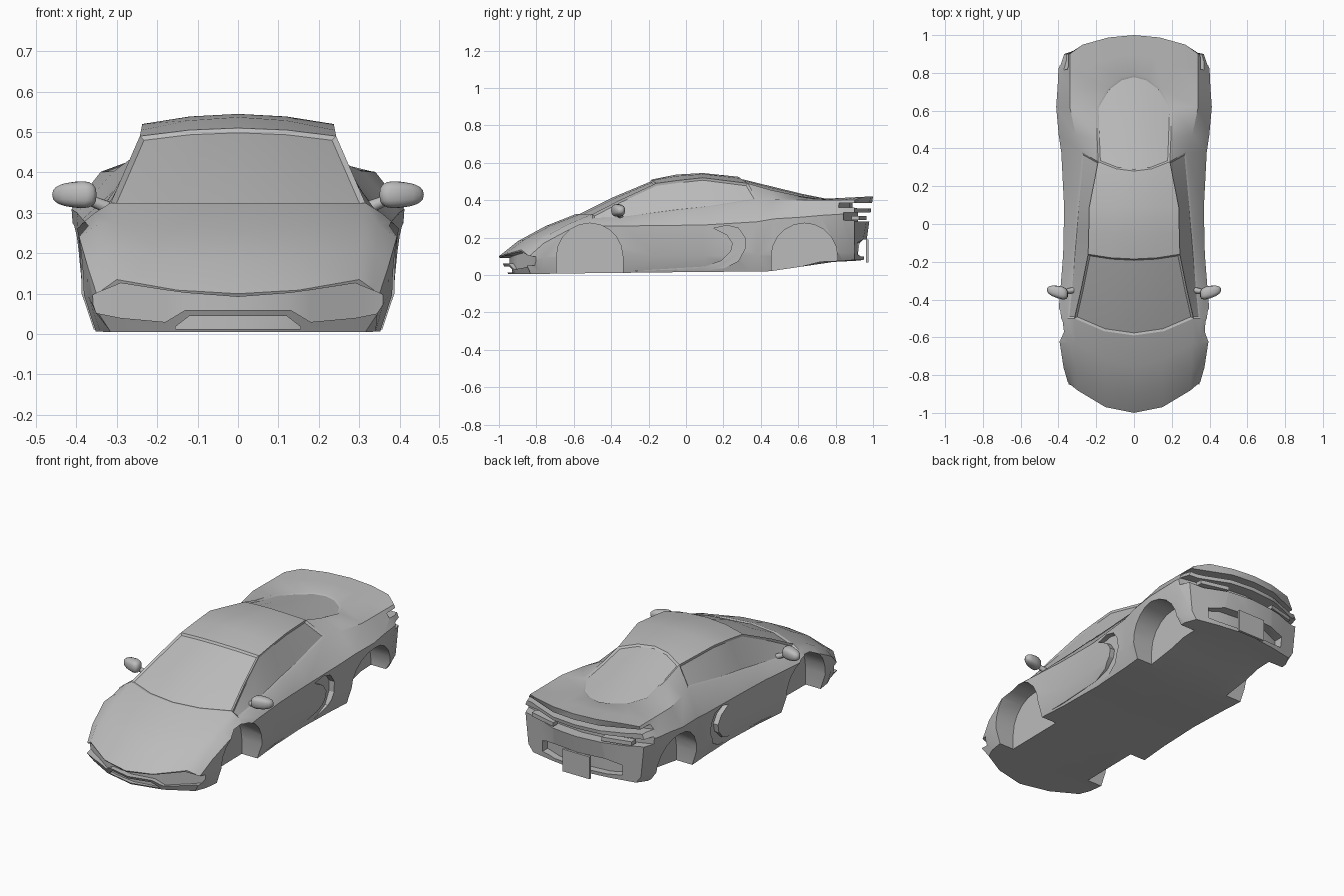
import bpy, bmesh, math
from mathutils import Vector

if "Cube" in bpy.data.objects:
    bpy.data.objects.remove(bpy.data.objects["Cube"])

grey = bpy.data.materials.new("body_grey")
grey.use_nodes = True
grey.diffuse_color = (0.5, 0.5, 0.5, 1)
grey.node_tree.nodes["Principled BSDF"].inputs["Base Color"].default_value = grey.diffuse_color


def finish(name, bm, cutter=False):
    bmesh.ops.recalc_face_normals(bm, faces=bm.faces)
    mesh = bpy.data.meshes.new(name)
    bm.to_mesh(mesh)
    bm.free()
    mesh.materials.append(grey)
    ob = bpy.data.objects.new(name, mesh)
    bpy.context.collection.objects.link(ob)
    ob.hide_render = cutter
    return ob


def select_only(ob):
    bpy.ops.object.select_all(action='DESELECT')
    ob.select_set(True)
    bpy.context.view_layer.objects.active = ob


def smooth(ob, degrees=28):
    select_only(ob)
    bpy.ops.object.shade_smooth_by_angle(angle=math.radians(degrees))


def prism(name, outline, x0, x1):
    """Side outline (y, z) extruded along x."""
    bm = bmesh.new()
    face = bm.faces.new([bm.verts.new((x0, y, z)) for y, z in outline])
    ext = bmesh.ops.extrude_face_region(bm, geom=[face])["geom"]
    bmesh.ops.translate(bm, verts=[v for v in ext if isinstance(v, bmesh.types.BMVert)],
                        vec=(x1 - x0, 0, 0))
    return finish(name, bm, True)


def slot(name, half, y_out, y_in, bow):
    """Band of (x, low z, high z) stations, with a back wall curved in plan."""
    bm = bmesh.new()
    rows = []
    for x, lo, hi in [(-x, lo, hi) for x, lo, hi in half[:0:-1]] + half:
        back = y_in + bow * min(1.3, (x / .3) ** 2)
        rows.append([bm.verts.new((x, y, z)) for y, z in
                     ((y_out, lo), (back, lo), (back, hi), (y_out, hi))])
    for a, b in zip(rows, rows[1:]):
        for i in range(4):
            k = (i + 1) % 4
            bm.faces.new((a[i], b[i], b[k], a[k]))
    bm.faces.new(rows[0])
    bm.faces.new(rows[-1])
    return finish(name, bm, True)


def at(curve, y):
    """Value at y of a line through (y, value) points."""
    for (y0, v0), (y1, v1) in zip(curve, curve[1:]):
        if y <= y1:
            return v0 + (v1 - v0) * (y - y0) / (y1 - y0)


# Lengthwise curves of the body: widths and heights against y
waist_x = [(-1, .347), (-.9, .373), (-.75, .393), (-.59, .403), (-.185, .375),
           (.09, .37), (.62, .412), (.9, .4), (1, .372)]
waist_z = [(-1, .09), (-.9, .17), (-.75, .24), (-.59, .26), (.09, .267), (.45, .3), (1, .33)]
floor_z = [(-1, .005), (.45, .02), (.79, .07), (1, .08)]
belt_x = [(-1, .335), (-.59, .355), (.09, .305), (.28, .277), (.62, .34), (1, .34)]
belt_z = [(-1, .11), (-.9, .2), (-.75, .272), (-.59, .3), (-.4, .305), (.09, .357),
          (.28, .403), (1, .4)]
roof_x = [(-1, .3), (-.59, .315), (-.185, .243), (.09, .237), (.28, .19), (.62, .2),
          (.79, .14), (.9, .23), (1, .27)]
roof_z = [(-1, .135), (-.9, .21), (-.75, .277), (-.59, .325), (-.185, .49), (.09, .52),
          (.28, .49), (.62, .42), (.79, .406), (1, .418)]
spine_z = [(-1, .1), (-.9, .18), (-.75, .262), (-.59, .325), (-.4, .42), (-.185, .51),
           (-.05, .537), (.09, .545), (.28, .525), (.62, .442), (.79, .408), (1, .42)]
# Cross-sections: centre y, bow in plan, extra shift of the sides
stations = [(-1, .12, .03), (-.9, .13, .01), (-.75, .12, 0), (-.59, .09, 0), (-.4, .05, 0),
            (-.185, .025, 0), (-.05, 0, 0), (.09, 0, 0), (.28, .05, .05), (.45, 0, .02),
            (.62, 0, 0), (.79, -.07, 0), (.9, -.06, -.02), (1, -.05, -.05)]


def section(y, bow, side):
    """Closed ring of points around one cross-section."""
    wx, wz, fz, rx, rz, top = (at(c, y) for c in (waist_x, waist_z, floor_z,
                                                  roof_x, roof_z, spine_z))
    sill_x = wx - .002 - .02 * max(0, y)
    sill_z = min(.1 + .02 * max(0, y), wz * .55)
    low = -.05 * y if abs(y) == 1 else 0
    half = [(0, fz, low), (sill_x / 2, fz, low), (sill_x - .03, fz, low),
            (sill_x, sill_z, side), (wx, wz, side), (at(belt_x, y), at(belt_z, y), side),
            (rx, rz, 0), (rx / 2, top + (rz - top) / 4, 0), (0, top, 0)]
    pts = [(x, y + bow * min(1, (x / rx) ** 2) + d, z) for x, z, d in half]
    return pts + [(-px, py, pz) for px, py, pz in pts[7:0:-1]]


def make_body():
    bm = bmesh.new()
    rings = [[bm.verts.new(p) for p in section(*s)] for s in stations]
    n = len(rings[0])
    patch = {}
    for i, (a, b) in enumerate(zip(rings, rings[1:])):
        for j in range(n):
            k = (j + 1) % n
            patch[i, j] = bm.faces.new((a[j], a[k], b[k], b[j]))
    for r in (rings[0], rings[-1]):
        for ids in ((0, 1, 7, 8), range(1, 8), (0, 8, 9, 15), range(9, 16)):
            bm.faces.new([r[i] for i in ids])
    bmesh.ops.recalc_face_normals(bm, faces=bm.faces)
    # Recessed glass: windscreen, rear window, side windows
    glass = ((range(3, 5), range(6, 10)), (range(8, 11), range(6, 10)),
             (range(3, 8), (5,)), (range(3, 8), (10,)))
    for rows, cols in glass:
        bmesh.ops.inset_region(bm, faces=[patch[i, j] for i in rows for j in cols],
                               thickness=.011, depth=-.008, use_even_offset=True)
    return finish("body", bm)


body = make_body()
cutters = []

# Wheel arches and door intakes
intake = [(.15, .25), (.22, .265), (.28, .25), (.315, .2), (.315, .14), (.28, .075),
          (.2, .035), (-.28, .022), (.1, .045), (.19, .075), (.24, .125), (.25, .17), (.22, .215)]
for s in (1, -1):
    for cy in (-.515, .633):
        turns = [math.pi * i / 10 for i in range(11)]
        arc = [(cy - .177 * math.cos(t), .1 + .177 * math.sin(t)) for t in turns]
        outline = [(cy - .177, -.1)] + arc + [(cy + .177, -.1)]
        cutters.append(prism("arch_cutter", outline, s * .26, s * .5))
    cutters.append(prism("intake_cutter", intake, s * .345, s * .5))

# Front mouth, lower grille, tail slots and diffuser
mouth = [(0, .06, .092), (.13, .06, .102), (.18, .03, .109), (.29, .04, .126), (.39, .06, .085)]
grille = [(0, .013, .045), (.12, .013, .045), (.155, .013, .018)]
cutters.append(slot("mouth_cutter", mouth, -1.2, -.945, .12))
cutters.append(slot("grille_cutter", grille, -1.2, -.93, .12))
for lo, hi, deep in ((.355, .385, .89), (.285, .335, .92)):
    band = [(0, lo, hi), (.15, lo, hi), (.28, lo, hi), (.42, lo + .01, hi)]
    cutters.append(slot("tail_cutter", band, 1.2, deep, -.065))
diffuser = [(0, .1, .19), (.16, .1, .19), (.25, .11, .17)]
cutters.append(slot("diffuser_cutter", diffuser, 1.2, .91, -.055))

select_only(body)
for c in cutters:
    m = body.modifiers.new("cut", 'BOOLEAN')
    m.operation, m.solver, m.object = 'DIFFERENCE', 'EXACT', c
    bpy.ops.object.modifier_apply(modifier=m.name)
for c in cutters:
    bpy.data.objects.remove(c)
smooth(body)


def box(name, centre, size):
    bm = bmesh.new()
    bmesh.ops.create_cube(bm, size=1)
    bmesh.ops.scale(bm, verts=bm.verts, vec=size)
    bmesh.ops.translate(bm, verts=bm.verts, vec=centre)
    return finish(name, bm)


# Rear plate
box("rear_plate", (0, .97, .128), (.17, .014, .125))

for s, label in ((1, "left"), (-1, "right")):
    # Tail lamp
    lamp = box(label + "_tail_lamp", (s * .23, .925, .305), (.16, .04, .022))
    for v in lamp.data.vertices:
        v.co.y -= .25 * (abs(v.co.x) - .23)
    # Door mirror housing
    bm = bmesh.new()
    bmesh.ops.create_uvsphere(bm, u_segments=14, v_segments=10, radius=1)
    for v in bm.verts:
        x, y, z = (math.copysign(abs(c) ** .75, c) for c in v.co)
        taper = 1 - .2 * x
        v.co = (s * (.405 + .056 * x), -.36 + .033 * y * taper + .012 * x, .345 + .032 * z * taper)
    smooth(finish(label + "_mirror", bm), 50)
    # Mirror stalk
    a, b = Vector((s * .32, -.35, .312)), Vector((s * .375, -.36, .335))
    bm = bmesh.new()
    bmesh.ops.create_cone(bm, cap_ends=True, segments=8, radius1=.016, radius2=.012,
                          depth=(b - a).length)
    bmesh.ops.rotate(bm, verts=bm.verts, matrix=(b - a).to_track_quat('Z', 'Y').to_matrix())
    bmesh.ops.translate(bm, verts=bm.verts, vec=(a + b) / 2)
    smooth(finish(label + "_mirror_stalk", bm), 50)
